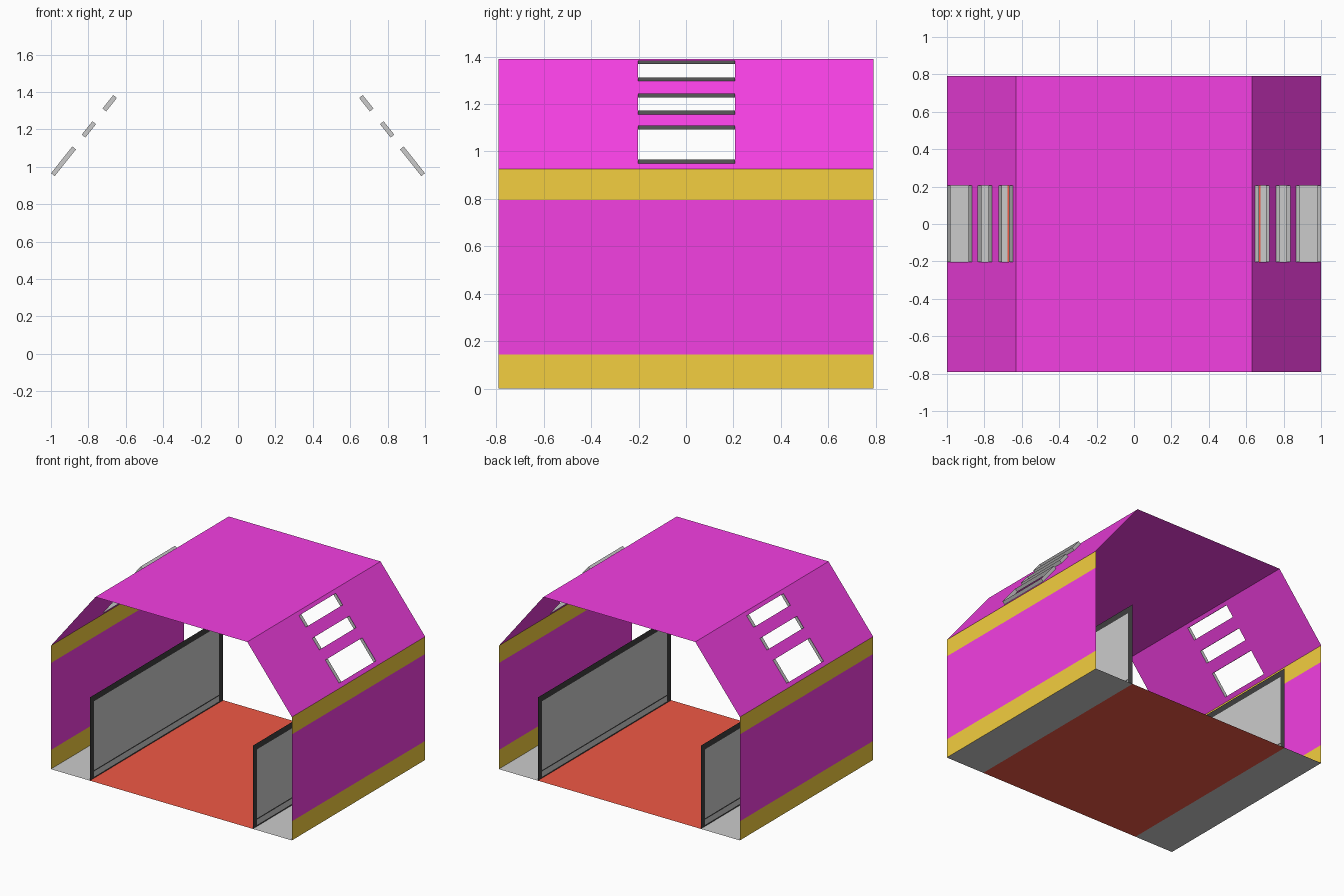
import bpy

if "Cube" in bpy.data.objects:
    bpy.data.objects.remove(bpy.data.objects["Cube"])

L = 0.79                       # half length along y
EAVE, ROOF = 0.925, 1.39       # heights where the slope starts and ends
RX, FX = 0.63, 0.676           # half widths of roof and red floor
WY = (-0.203, 0.207)           # window extent along y
WZ = [(0.95, 1.093), (1.156, 1.228), (1.296, 1.368)]
DEPTH = 0.025                  # how far the window frames stand out


def material(name, rgb):
    m = bpy.data.materials.new(name)
    m.diffuse_color = (*rgb, 1)
    m.use_nodes = True
    m.node_tree.nodes["Principled BSDF"].inputs["Base Color"].default_value = m.diffuse_color
    return m


MAGENTA = material("magenta", (0.9, 0.05, 0.76))
ORANGE = material("orange", (0.9, 0.62, 0.05))
RED = material("red", (0.87, 0.10, 0.06))
BLACK = material("black", (0.05, 0.05, 0.05))


def add(name, verts, faces, mat=None, mirror=True):
    me = bpy.data.meshes.new(name)
    me.from_pydata(verts, [], faces)
    me.update()
    ob = bpy.data.objects.new(name, me)
    bpy.context.collection.objects.link(ob)
    if mat:
        me.materials.append(mat)
    if mirror:
        ob.modifiers.new("mirror", 'MIRROR').use_axis[0] = True
    return ob


def sheet(name, us, vs, place, mat=None, mirror=True, keep=lambda i, j: True):
    """Flat grid of cells; place(u, v) gives the 3D point, keep picks cells."""
    n = len(us)
    verts = [place(u, v) for v in vs for u in us]
    faces = [(j * n + i, j * n + i + 1, (j + 1) * n + i + 1, (j + 1) * n + i)
             for j in range(len(vs) - 1) for i in range(n - 1) if keep(i, j)]
    return add(name, verts, faces, mat, mirror)


def flat(z):
    return lambda x, y: (x, y, z)


def wall(y, z):
    return (1, y, z)


def slope(y, z):
    return (1 - (1 - RX) * (z - EAVE) / (ROOF - EAVE), y, z)


def inner(z, y):
    return (FX, y, z)


# Floor and roof
sheet("floor_centre", (-FX, FX), (-L, L), flat(0), RED, mirror=False)
sheet("floor_side", (FX, 1), (-L, L), flat(0))
sheet("roof", (-RX, RX), (-L, L), flat(ROOF), MAGENTA, mirror=False)

# Outer walls with coloured bands
sheet("lower_band", (-L, L), (0, 0.143), wall, ORANGE)
sheet("outer_wall", (-L, L), (0.143, 0.795), wall, MAGENTA)
sheet("upper_band", (-L, L), (0.795, EAVE), wall, ORANGE)

# Sloping panels with three window holes each
levels = [EAVE] + [z for pair in WZ for z in pair] + [ROOF]
sheet("sloped_panel", (-L, *WY, L), levels, slope, MAGENTA,
      keep=lambda i, j: not (i == 1 and j % 2 == 1))

# Thin window frames standing out along the slope normal
nx, nz = ROOF - EAVE, 1 - RX
k = DEPTH / (nx * nx + nz * nz) ** 0.5
for number, (z0, z1) in enumerate(WZ, 1):
    base = [slope(y, z) for y, z in
            ((WY[0], z0), (WY[1], z0), (WY[1], z1), (WY[0], z1))]
    out = [(x + nx * k, y, z + nz * k) for x, y, z in base]
    add(f"window_frame_{number}", base + out,
        [(i, (i + 1) % 4, (i + 1) % 4 + 4, i + 4) for i in range(4)])

# Low inner partitions: black border around a grey panel and skirting strip
pz, py = (0, 0.01, 0.05, 0.06, 0.577, 0.624), (-L, -L + 0.047, L - 0.047, L)
sheet("partition_border", pz, py, inner, BLACK,
      keep=lambda i, j: not (j == 1 and i in (1, 3)))
sheet("partition_skirting", pz[1:3], py[1:3], inner)
sheet("partition_panel", pz[3:5], py[1:3], inner)
